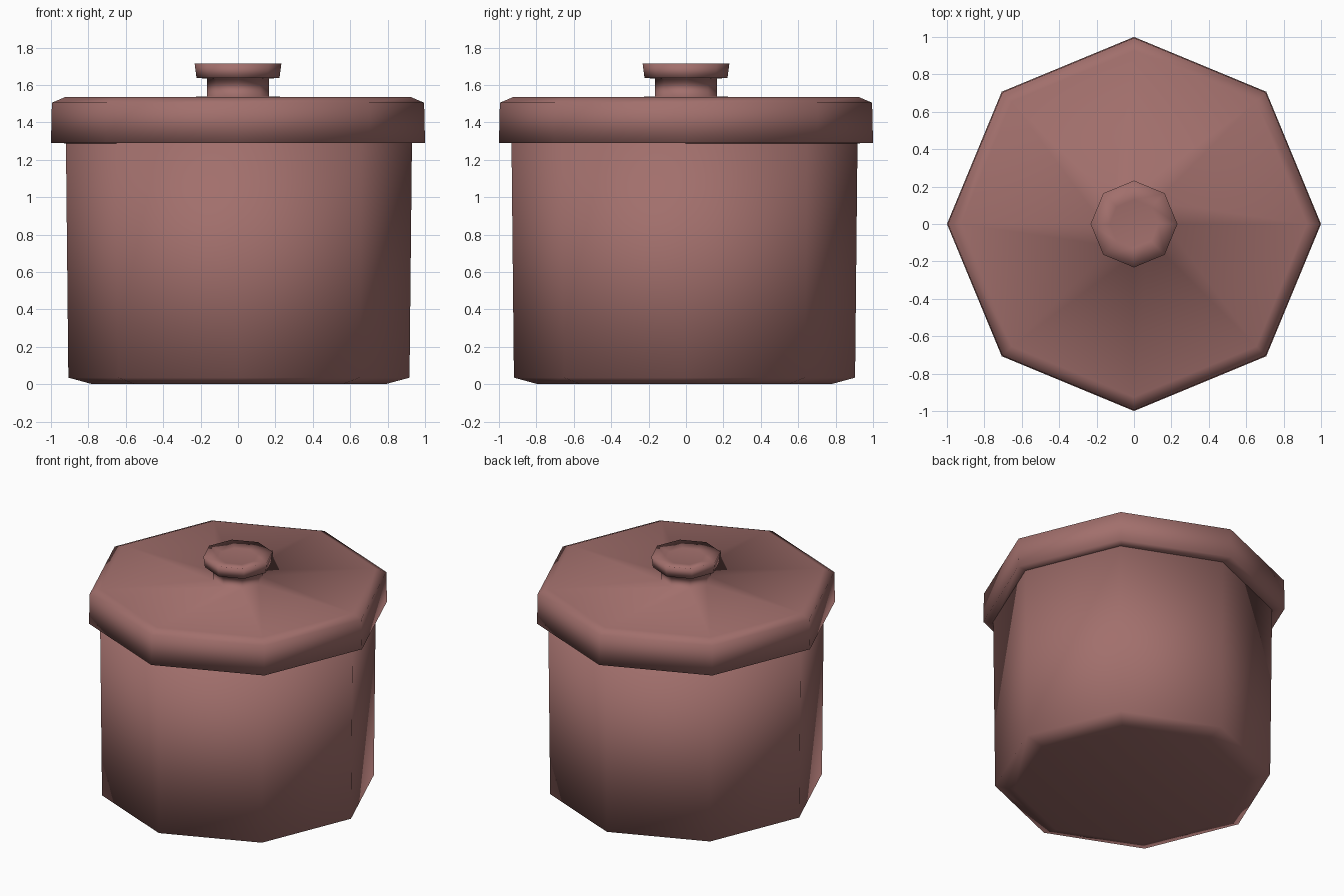
import bpy, bmesh, math

if "Cube" in bpy.data.objects:
    bpy.data.objects.remove(bpy.data.objects["Cube"])

SIDES = 8
clay = bpy.data.materials.new("clay")
clay.diffuse_color = (0.36, 0.16, 0.15, 1)
clay.use_nodes = True
clay.node_tree.nodes["Principled BSDF"].inputs["Base Color"].default_value = clay.diffuse_color


def lathe(name, profile, centre=(0, 0)):
    """Closed eight-sided solid from a (radius, z) profile, bottom to top."""
    bm = bmesh.new()
    rings = []
    for r, z in profile:
        rings.append([bm.verts.new((r * math.cos(2 * math.pi * i / SIDES),
                                    r * math.sin(2 * math.pi * i / SIDES), z))
                      for i in range(SIDES)])
    for a, b in zip(rings, rings[1:]):
        for i in range(SIDES):
            j = (i + 1) % SIDES
            bm.faces.new((a[i], a[j], b[j], b[i]))
    bm.faces.new(rings[0][::-1])
    bm.faces.new(rings[-1])
    for f in bm.faces:
        f.smooth = True
    bmesh.ops.recalc_face_normals(bm, faces=bm.faces[:])
    mesh = bpy.data.meshes.new(name)
    bm.to_mesh(mesh)
    bm.free()
    mesh.materials.append(clay)
    ob = bpy.data.objects.new(name, mesh)
    ob.location = (*centre, 0)
    bpy.context.collection.objects.link(ob)
    return ob


# Pot body, slightly flared with a chamfered foot
lathe("pot_body", [(0.783, 0), (0.912, 0.035), (0.925, 1.29)], (0.005, -0.008))

# Lid with overhanging rim, knob neck and shallow dished knob
lathe("lid", [(0.92, 1.288), (1.0, 1.29), (0.995, 1.505), (0.925, 1.535),
              (0.167, 1.537), (0.167, 1.634), (0.222, 1.638),
              (0.232, 1.715), (0.13, 1.70)])
